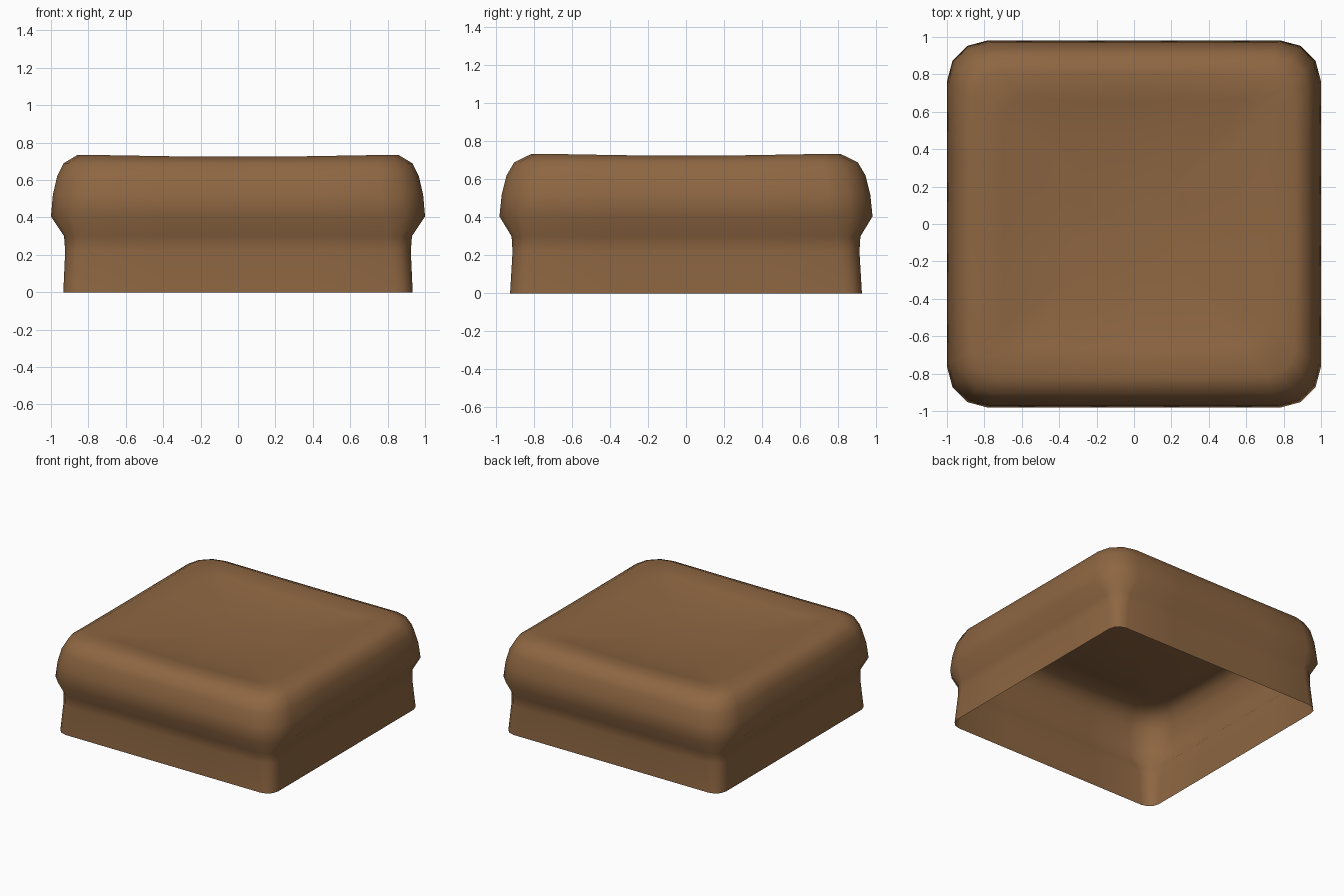
import bpy, bmesh, math

if "Cube" in bpy.data.objects:
    bpy.data.objects.remove(bpy.data.objects["Cube"])

# Single brown colour
brown = bpy.data.materials.new("warm brown")
brown.diffuse_color = (0.27, 0.133, 0.054, 1)
brown.use_nodes = True
brown.node_tree.nodes["Principled BSDF"].inputs["Base Color"].default_value = brown.diffuse_color

# Rings from the open bottom to the dished top: half x, half y, z, corner radius, sag at mid-side
RINGS = [
    (0.934, 0.926, 0.00, 0.09, 0),
    (0.924, 0.913, 0.22, 0.11, 0),
    (0.930, 0.918, 0.30, 0.13, 0),
    (1.000, 0.982, 0.405, 0.22, 0),
    (0.990, 0.970, 0.52, 0.22, 0),
    (0.967, 0.945, 0.62, 0.21, 0),
    (0.932, 0.904, 0.69, 0.19, 0.002),
    (0.860, 0.815, 0.733, 0.15, 0.008),
    (0.700, 0.665, 0.707, 0.12, 0.016),
    (0.500, 0.475, 0.676, 0.09, 0.014),
    (0.250, 0.240, 0.651, 0.05, 0.006),
]
CORNER_STEPS = 3
SIDE_STEPS = 4


def rounded_ring(bm, hx, hy, z, r, sag):
    corners = []
    for q, (sx, sy) in enumerate([(1, 1), (-1, 1), (-1, -1), (1, -1)]):
        for i in range(CORNER_STEPS + 1):
            a = (q + i / CORNER_STEPS) * math.pi / 2
            corners.append((sx * (hx - r) + r * math.cos(a),
                            sy * (hy - r) + r * math.sin(a)))
    verts = []
    for k, (x, y) in enumerate(corners):
        verts.append(bm.verts.new((x, y, z)))
        if k % (CORNER_STEPS + 1) == CORNER_STEPS:   # divide the straight side
            x2, y2 = corners[(k + 1) % len(corners)]
            for i in range(1, SIDE_STEPS):
                t = i / SIDE_STEPS
                verts.append(bm.verts.new((x + (x2 - x) * t, y + (y2 - y) * t,
                                           z - sag * 4 * t * (1 - t))))
    return verts


# Cushion-shaped cap: one open shell
bm = bmesh.new()
loops = [rounded_ring(bm, *ring) for ring in RINGS]
n = len(loops[0])
for low, high in zip(loops, loops[1:]):
    for i in range(n):
        j = (i + 1) % n
        bm.faces.new((low[i], low[j], high[j], high[i]))
middle = bm.verts.new((0, 0, 0.642))
for i in range(n):
    bm.faces.new((loops[-1][i], loops[-1][(i + 1) % n], middle))
for f in bm.faces:
    f.smooth = True
mesh = bpy.data.meshes.new("cushion_cap")
bm.to_mesh(mesh)
bm.free()
mesh.materials.append(brown)
cap = bpy.data.objects.new("cushion_cap", mesh)
bpy.context.collection.objects.link(cap)
